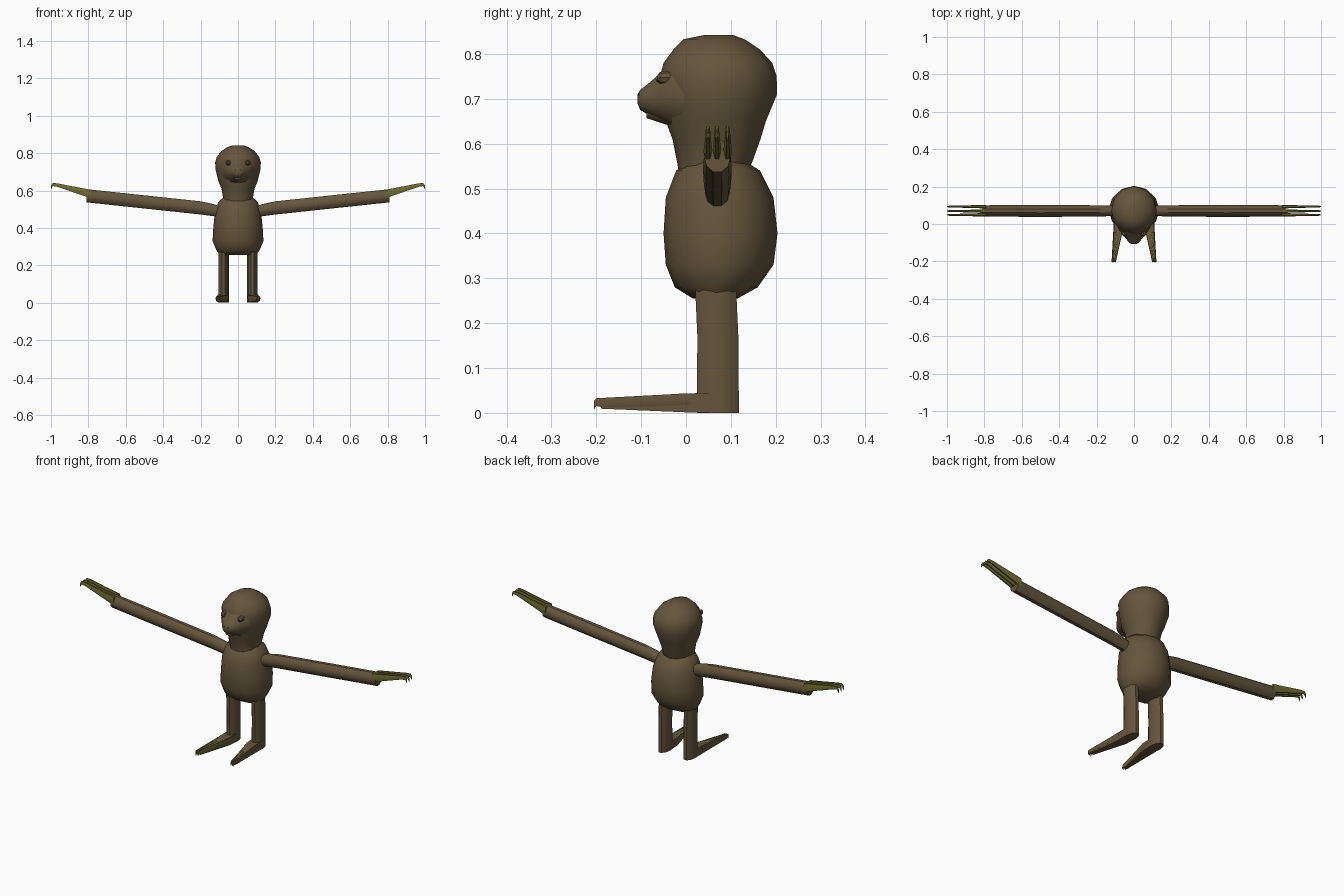
import bpy, bmesh, math
from mathutils import Vector


def material(name, color):
    m = bpy.data.materials.new(name)
    m.diffuse_color = (*color, 1)
    return m


FUR = material("brown fur", (0.13, 0.092, 0.045))
CLAW = material("olive claw", (0.17, 0.16, 0.03))
DARK = material("dark eye", (0.03, 0.022, 0.012))


def loft(name, rings, mat, sides=12, angle=40, phase=0.0):
    """Skin elliptical rings given as (centre, half axis u, half axis v)."""
    bm = bmesh.new()
    loops = []
    for c, u, v in rings:
        loop = []
        for i in range(sides):
            a = 2 * math.pi * (i + phase) / sides
            loop.append(bm.verts.new(Vector(c) + Vector(u) * math.cos(a) + Vector(v) * math.sin(a)))
        loops.append(loop)
    for a, b in zip(loops, loops[1:]):
        for i in range(sides):
            j = (i + 1) % sides
            bm.faces.new((a[i], a[j], b[j], b[i]))
    bm.faces.new(loops[0][::-1])
    bm.faces.new(loops[-1])
    bmesh.ops.recalc_face_normals(bm, faces=bm.faces)
    mesh = bpy.data.meshes.new(name)
    bm.to_mesh(mesh)
    bm.free()
    mesh.materials.append(mat)
    ob = bpy.data.objects.new(name, mesh)
    bpy.context.collection.objects.link(ob)
    bpy.ops.object.select_all(action='DESELECT')
    ob.select_set(True)
    bpy.context.view_layer.objects.active = ob
    bpy.ops.object.shade_smooth_by_angle(angle=math.radians(angle))
    return ob


def upright(rows):
    """Rows of (z, front y, back y, half width) become horizontal rings."""
    return [((0, (f + b) / 2, z), (w, 0, 0), (0, (b - f) / 2, 0)) for z, f, b, w in rows]


# Torso
loft("torso", upright([
    (0.255, 0.015, 0.115, 0.095), (0.28, -0.025, 0.16, 0.115), (0.33, -0.045, 0.195, 0.136),
    (0.40, -0.05, 0.204, 0.132), (0.48, -0.045, 0.195, 0.124), (0.54, -0.022, 0.165, 0.105),
    (0.562, 0.01, 0.13, 0.08)]), FUR)

# Head and neck
loft("head", upright([
    (0.53, -0.015, 0.135, 0.075), (0.56, -0.02, 0.148, 0.08), (0.61, -0.03, 0.166, 0.088),
    (0.65, -0.045, 0.178, 0.105), (0.71, -0.055, 0.203, 0.12), (0.75, -0.058, 0.202, 0.122),
    (0.78, -0.05, 0.192, 0.113), (0.81, -0.028, 0.165, 0.09), (0.833, -0.005, 0.13, 0.055),
    (0.842, 0.04, 0.105, 0.025)]), FUR)

# Muzzle
loft("muzzle", [((0, y, (lo + hi) / 2), (w, 0, 0), (0, 0, (hi - lo) / 2)) for y, lo, hi, w in [
    (0.02, 0.61, 0.80, 0.10), (-0.03, 0.635, 0.79, 0.082), (-0.06, 0.652, 0.755, 0.058),
    (-0.085, 0.665, 0.733, 0.038), (-0.102, 0.675, 0.72, 0.024), (-0.108, 0.69, 0.71, 0.012)]], FUR)
# Lower lip
loft("lower_lip", [((0, -0.03, 0.66), (0.035, 0, 0), (0, 0, 0.022)),
                   ((0, -0.088, 0.664), (0.016, 0, 0), (0, 0, 0.007))], FUR, 8)

for side, tag in ((1, "left"), (-1, "right")):
    # Eyes under soft lids
    loft(tag + "_eyelid", [((side * 0.052, y, 0.747), (r, 0, 0), (0, 0, r))
                           for y, r in ((-0.03, 0.016), (-0.058, 0.013), (-0.064, 0.006))], FUR, 8)
    loft(tag + "_eye", [((side * 0.052, y, 0.741), (r, 0, 0), (0, 0, r * 0.7))
                        for y, r in ((-0.05, 0.009), (-0.066, 0.005))], DARK, 8)
    # Nostrils
    loft(tag + "_nostril", [((side * 0.012, y, 0.709), (0.004, 0, 0), (0, 0, 0.003))
                            for y in (-0.09, -0.1075)], DARK, 6)

    # Arm, slightly raised
    loft(tag + "_arm", [((side * x, 0.07, z), (0, hw, 0), (0, 0, hh)) for x, z, hw, hh in [
        (0.07, 0.478, 0.026, 0.030), (0.13, 0.495, 0.028, 0.034), (0.20, 0.507, 0.030, 0.037),
        (0.50, 0.539, 0.032, 0.037), (0.81, 0.572, 0.030, 0.037)]], FUR, 10)

    # Three long hooked finger claws
    for n, y in enumerate((0.049, 0.069, 0.093)):
        loft(f"{tag}_finger_claw_{n + 1}", [((side * x, y, z), (0, hw, 0), (0, 0, hh)) for x, z, hw, hh in [
            (0.79, 0.582, 0.010, 0.026), (0.88, 0.606, 0.007, 0.018), (0.965, 0.629, 0.005, 0.011),
            (0.99, 0.632, 0.005, 0.009), (0.999, 0.618, 0.002, 0.012)]], CLAW, 6)

    # Leg with square-cut heel
    loft(tag + "_leg", [((side * 0.077, y, z), (0.028, 0, 0), (0, hd, 0)) for z, y, hd in [
        (0.0, 0.071, 0.049), (0.045, 0.071, 0.049), (0.17, 0.071, 0.048), (0.28, 0.066, 0.048)]], FUR, 10)
    # Foot wedge carrying the claws
    loft(tag + "_foot", [((side * x, y, z), (w, 0, 0), (0, 0, h)) for x, y, z, w, h in [
        (0.077, 0.07, 0.022, 0.039, 0.031), (0.079, 0.0, 0.0225, 0.037, 0.030),
        (0.106, -0.19, 0.020, 0.013, 0.015)]], FUR, 4, 30, 0.5)

    # Three toe claws converging at the tip, outermost fur coloured
    for n, off in enumerate((-1, 0, 1)):
        loft(f"{tag}_toe_claw_{n + 1}", [((side * (x + off * s), y, z), (w, 0, 0), (0, 0, h))
                                         for x, s, y, z, w, h in [
            (0.079, 0.021, 0.01, 0.030, 0.008, 0.016), (0.106, 0.008, -0.185, 0.023, 0.005, 0.012),
            (0.108, 0.008, -0.20, 0.024, 0.004, 0.010), (0.108, 0.008, -0.205, 0.017, 0.002, 0.011)]],
             FUR if off == 1 else CLAW, 6)
